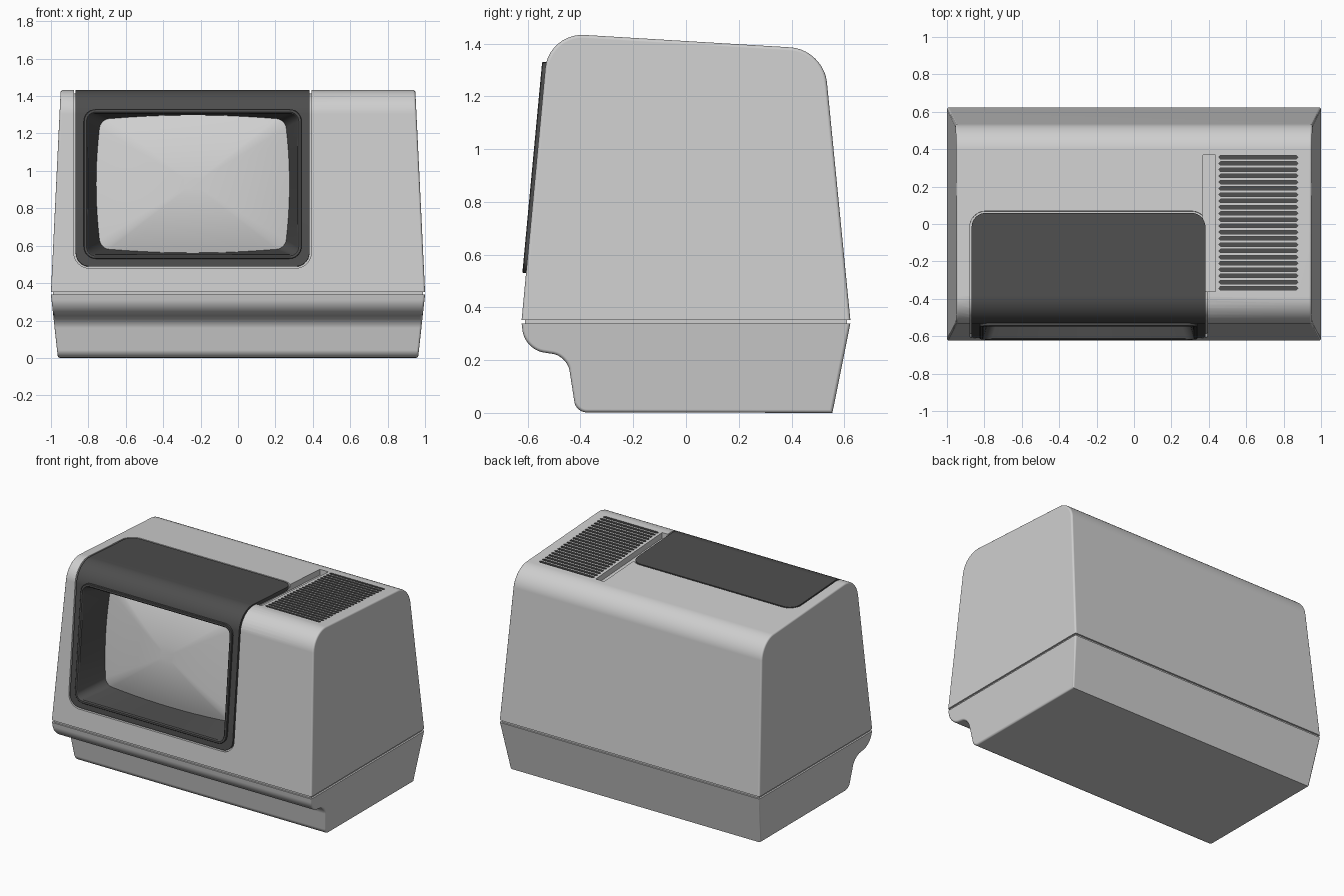
import bpy, bmesh, math
from mathutils import Vector

if "Cube" in bpy.data.objects:
    bpy.data.objects.remove(bpy.data.objects["Cube"])


def material(name, v):
    m = bpy.data.materials.new(name)
    m.diffuse_color = (v, v, v, 1)
    m.use_nodes = True
    m.node_tree.nodes["Principled BSDF"].inputs["Base Color"].default_value = m.diffuse_color
    return m


LIGHT = material("light_grey_plastic", 0.62)
DARK = material("dark_grey_plastic", 0.075)
GLASS = material("grey_screen_glass", 0.64)


def loft(name, rings, mat, closed=True, cap_end=True):
    """Skin equal-length vertex rings; closed lofts get both caps."""
    bm = bmesh.new()
    vs = [[bm.verts.new(p) for p in ring] for ring in rings]
    n = len(rings[0])
    for a, b in zip(vs, vs[1:]):
        for k in range(n):
            j = (k + 1) % n
            bm.faces.new((a[k], a[j], b[j], b[k]))
    if closed:
        bm.faces.new(vs[0])
    if closed or cap_end:
        bm.faces.new(vs[-1])
    if closed:
        bmesh.ops.recalc_face_normals(bm, faces=bm.faces)
    me = bpy.data.meshes.new(name)
    bm.to_mesh(me)
    bm.free()
    me.materials.append(mat)
    ob = bpy.data.objects.new(name, me)
    bpy.context.collection.objects.link(ob)
    return ob


def activate(ob):
    bpy.ops.object.select_all(action='DESELECT')
    ob.select_set(True)
    bpy.context.view_layer.objects.active = ob


def cut(ob, cutter):
    m = ob.modifiers.new("cut", 'BOOLEAN')
    m.operation, m.solver, m.object = 'DIFFERENCE', 'EXACT', cutter
    activate(ob)
    bpy.ops.object.modifier_apply(modifier=m.name)


def fillet(corners, steps=10):
    """Round each (y, z, tangent length) corner of a profile."""
    out, n = [], len(corners)
    for i, (y, z, d) in enumerate(corners):
        c = Vector((y, z))
        if d == 0:
            out.append(c)
            continue
        p = c + (Vector(corners[i - 1][:2]) - c).normalized() * d
        q = c + (Vector(corners[(i + 1) % n][:2]) - c).normalized() * d
        h1, h2 = p.lerp(c, 0.55), q.lerp(c, 0.55)
        for k in range(steps + 1):
            t = k / steps
            u = 1 - t
            out.append(p * u**3 + h1 * (3 * u * u * t) + h2 * (3 * u * t * t) + q * t**3)
    return out


def soften_ends(ob, skip_z, width=0.012):
    """Round the edges where the profile meets the two side walls."""
    bm = bmesh.new()
    bm.from_mesh(ob.data)
    edges = [e for e in bm.edges if e.verts[0].co.x * e.verts[1].co.x > 0
             and not all(abs(v.co.z - skip_z) < 1e-4 for v in e.verts)]
    bmesh.ops.bevel(bm, geom=edges, offset=width, segments=3, profile=0.5, affect='EDGES')
    bm.to_mesh(ob.data)
    bm.free()


def extruded(name, profile, half_width):
    return loft(name, [[(s * half_width(p.y), p.x, p.y) for p in profile] for s in (-1, 1)], LIGHT)


# Main shell, tapering upward
upper = fillet([(-0.623, 0.353, 0), (-0.521, 1.4407, 0.135), (0.522, 1.378, 0.125), (0.623, 0.353, 0)])
shell = extruded("upper_shell", upper, lambda z: 1 - 0.052 * (z - 0.353) / 1.08)
soften_ends(shell, 0.353)

# Base with front undercut, tapering downward
lower = fillet([(-0.623, 0.338, 0), (-0.61, 0.24, 0.07), (-0.45, 0.215, 0.055),
                (-0.417, 0.002, 0.04), (0.555, 0, 0), (0.623, 0.338, 0)])
base = extruded("lower_base", lower, lambda z: 0.963 + 0.037 * z / 0.338)
soften_ends(base, 0.338)

# Inset strip between the two halves
seam = loft("seam_strip", [[(sx * 0.988, sy * 0.611, z) for sx, sy in
                            ((-1, -1), (1, -1), (1, 1), (-1, 1))] for z in (0.33, 0.36)], LIGHT)

# Wrap-around visor follows the front and top of the shell profile
path = upper[:13]
lengths = [0.0]
for a, b in zip(path, path[1:]):
    lengths.append(lengths[-1] + (b - a).length)


def at(s):
    for i in range(1, len(path)):
        if s <= lengths[i] or i == len(path) - 1:
            return path[i - 1].lerp(path[i], (s - lengths[i - 1]) / (lengths[i] - lengths[i - 1]))


def wrap_strip(name, grow, out, depth, mat):
    s0 = 0.137 - grow
    s1 = lengths[11] + (0.06 - path[11].x) + grow
    r = 0.075 + grow
    x0, x1 = -0.868 - grow, 0.382 + grow
    ends = [r * (1 - math.cos(k * math.pi / 16)) for k in range(9)]
    samples = [s0 + e for e in ends] + [s for s in lengths[1:12]] + [s1 - e for e in reversed(ends)]
    rings = []
    for s in samples:
        p, t = at(s), (at(s + 0.002) - at(s - 0.002)).normalized()
        nrm = Vector((-t.y, t.x))
        e = min(s - s0, s1 - s, r)
        inset = r - math.sqrt(max(0, r * r - (r - e) ** 2))
        o, i = p + nrm * out, p - nrm * depth
        rings.append([(x0 + inset, *o), (x1 - inset, *o), (x1 - inset, *i), (x0 + inset, *i)])
    return loft(name, rings, mat)


visor = wrap_strip("visor", 0, 0, 0.025, DARK)
pocket = wrap_strip("visor_pocket_cutter", 0.01, 0.03, 0.02, LIGHT)


# Screen opening, drawn in the leaning front plane
def outline(x0, x1, z0, z1, r, depth, bulge=0):
    arcs = []
    for cx, cz, a0 in ((x1 - r, z0 + r, -90), (x1 - r, z1 - r, 0), (x0 + r, z1 - r, 90), (x0 + r, z0 + r, 180)):
        arcs.append([Vector((cx + r * math.cos(math.radians(a0 + 15 * k)),
                             cz + r * math.sin(math.radians(a0 + 15 * k)))) for k in range(7)])
    pts = []
    for i, arc in enumerate(arcs):
        pts += arc + [arc[-1].lerp(arcs[(i + 1) % 4][0], k / 10) for k in range(1, 10)]
    cx, cz, hx, hz = (x0 + x1) / 2, (z0 + z1) / 2, (x1 - x0) / 2, (z1 - z0) / 2
    ring = []
    for p in pts:
        u, v = (p.x - cx) / hx, (p.y - cz) / hz
        x, z = p.x + bulge * u * (1 - v * v), p.y + bulge * v * (1 - u * u)
        ring.append((x, -0.623 + 0.0938 * (z - 0.353) + depth, z))
    return ring


def rim_ring(inset, depth):
    return outline(-0.825 + inset, 0.34 - inset, 0.53 + inset, 1.33 - inset, 0.065 - inset, depth)


opening = loft("opening_cutter", [rim_ring(0.01, -0.06), rim_ring(0.01, 0.3)], DARK)
edge = (-0.735, 0.252, 0.585, 1.275, 0.045)
rim = loft("screen_surround", [rim_ring(0, 0.02), rim_ring(0, -0.011), rim_ring(0.003, -0.014),
                               rim_ring(0.015, -0.014), rim_ring(0.022, -0.008),
                               outline(*edge, 0.2, 0.023)], DARK, closed=False, cap_end=False)

# Domed screen as shrinking rings
border = [Vector(p) for p in outline(*edge, 0.2, 0.023)]
mid = sum(border, Vector()) / len(border)
domes = []
for k in range(12):
    t = 1 - k / 12.2
    domes.append([mid + (p - mid) * t + Vector((0, -0.07 * (1 - t * t), 0)) for p in border])
screen = loft("screen", domes, GLASS, closed=False)


# Top slot and vent grille
def top_z(y):
    return 1.4407 - 0.0601 * (y + 0.521)


def top_cutter(name, plan, depth):
    return loft(name, [[(x, y, top_z(y) + h) for x, y in plan] for h in (-depth, 0.05)], DARK)


slot = top_cutter("slot_cutter", [(0.37, -0.36), (0.435, -0.36), (0.435, 0.37), (0.37, 0.37)], 0.04)
vents = []
for i in range(22):
    y, h = -0.344 + i * 0.0334, 0.0095
    vents.append(top_cutter("vent_cutter", [(0.453, y), (0.462, y - h), (0.868, y - h), (0.877, y),
                                            (0.868, y + h), (0.462, y + h)], 0.02))
activate(vents[0])
for v in vents:
    v.select_set(True)
bpy.ops.object.join()

for cutter in (pocket, opening, slot, vents[0]):
    cut(shell, cutter)
cut(visor, opening)
for cutter in (pocket, opening, slot, vents[0]):
    bpy.data.objects.remove(cutter)

# Vent interiors are dark: faces sunk below the top within the grille area
shell.data.materials.clear()
shell.data.materials.append(LIGHT)
shell.data.materials.append(DARK)
for f in shell.data.polygons:
    c = f.center
    sunk = 0.45 < c.x < 0.88 and abs(c.y) < 0.37 and 1.3 < c.z < top_z(c.y) - 0.004
    f.material_index = 1 if sunk else 0

# Smooth shading with crisp edges kept
for ob in (shell, base, visor, rim, screen):
    activate(ob)
    bpy.ops.object.shade_smooth_by_angle(angle=math.radians(35))
    if ob is not screen:
        w = ob.modifiers.new("even_normals", 'WEIGHTED_NORMAL')
        w.keep_sharp = True
